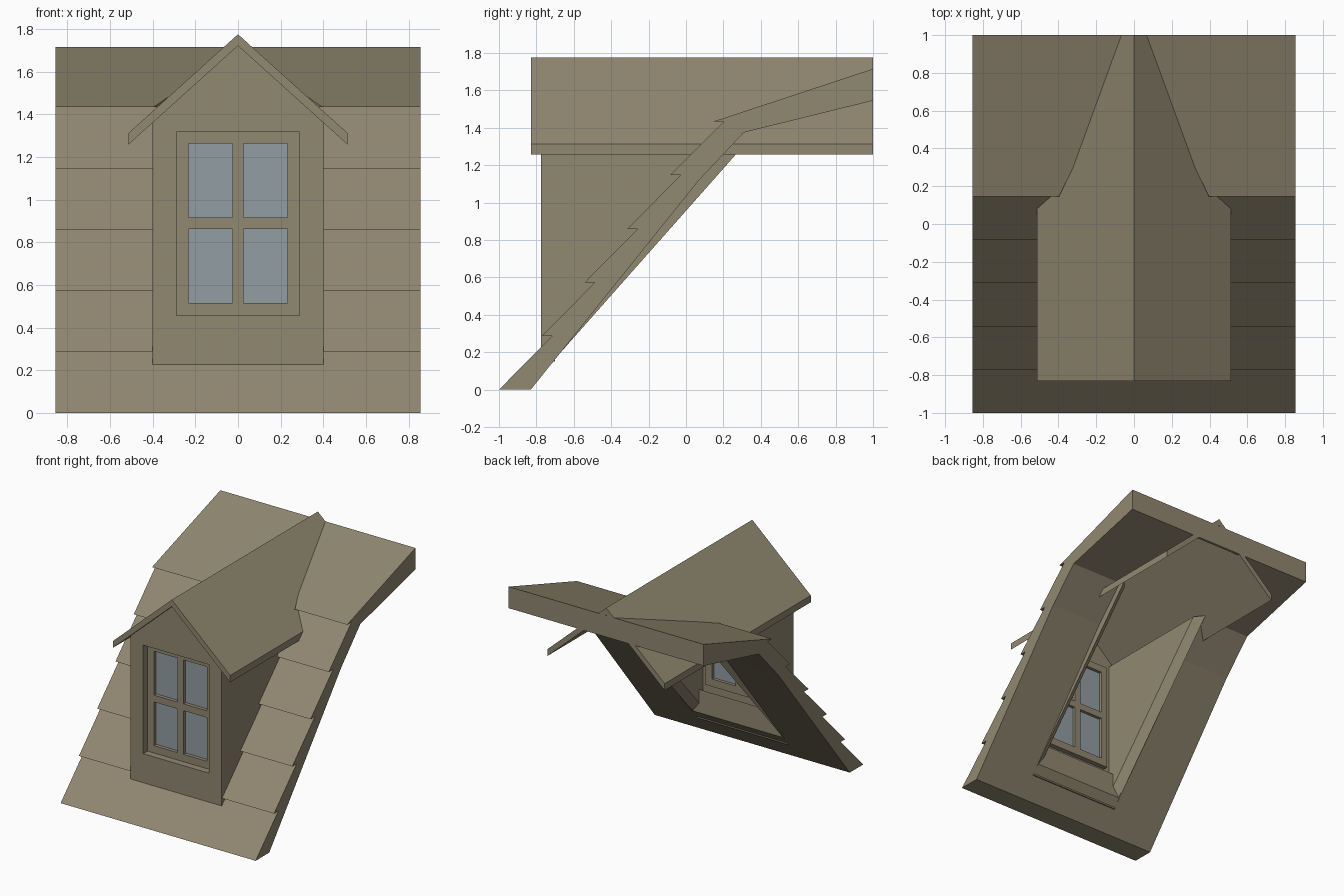
import bpy
import bmesh
from mathutils import Vector

cube = bpy.data.objects.get("Cube")
if cube:
    bpy.data.objects.remove(cube)


def make_material(name, rgb):
    mat = bpy.data.materials.new(name)
    mat.use_nodes = True
    mat.diffuse_color = (*rgb, 1)
    mat.node_tree.nodes["Principled BSDF"].inputs["Base Color"].default_value = (*rgb, 1)
    return mat


TAUPE = make_material("taupe", (0.283, 0.246, 0.165))
GLASS = make_material("pale blue glass", (0.287, 0.337, 0.371))


def loft(name, ring_a, ring_b, mat=TAUPE):
    """Closed solid between two matching rings of points."""
    bm = bmesh.new()
    a = [bm.verts.new(p) for p in ring_a]
    b = [bm.verts.new(p) for p in ring_b]
    bm.faces.new(a)
    bm.faces.new(b)
    for i in range(len(a)):
        j = (i + 1) % len(a)
        bm.faces.new((a[i], a[j], b[j], b[i]))
    bmesh.ops.recalc_face_normals(bm, faces=bm.faces)
    mesh = bpy.data.meshes.new(name)
    bm.to_mesh(mesh)
    bm.free()
    mesh.materials.append(mat)
    obj = bpy.data.objects.new(name, mesh)
    bpy.context.collection.objects.link(obj)
    return obj


def prism(name, points, axis, lo, hi, mat=TAUPE):
    """Extrude a 2D outline along x, y or z."""
    def place(p, d):
        v = list(p)
        v.insert("xyz".index(axis), d)
        return Vector(v)
    return loft(name, [place(p, lo) for p in points], [place(p, hi) for p in points], mat)


def rect(x0, x1, z0, z1):
    return [(x0, z0), (x1, z0), (x1, z1), (x0, z1)]


def cut(obj, cutter):
    mod = obj.modifiers.new("cut", "BOOLEAN")
    mod.operation = "DIFFERENCE"
    mod.solver = "EXACT"
    mod.object = cutter
    cutter.hide_render = True
    cutter.hide_viewport = True
    cutter.display_type = "WIRE"


# Main roof: overlapping courses above, bent underside below
COURSES = 5
RUN, RISE, LAP = 0.229, 0.2866, 0.055
outline = []
for i in range(COURSES):
    outline.append((-1 + RUN * i, RISE * i))
    outline.append((-1 + RUN * (i + 1) + LAP, RISE * (i + 1)))
outline += [(-1 + RUN * COURSES, RISE * COURSES), (1, 1.715), (1, 1.545),
            (0.31, 1.375), (0.07, 1.12), (-0.83, 0)]
main_roof = prism("main_roof", outline, "x", -0.855, 0.855)

# Dormer dimensions
HALF, SLOPE = 0.4, 0.902
FRONT, INNER = -0.775, -0.70
APEX, THICK = 1.775, 0.054


def gable(x, drop):
    return APEX - drop - SLOPE * abs(x)


# Opening through the main roof beneath the dormer
W = HALF - 0.005
opening = prism("roof_opening_cutter",
                [(-W, -0.5), (W, -0.5), (W, gable(W, 0.02)), (0, gable(0, 0.02)),
                 (-W, gable(W, 0.02))], "y", -0.65, 0.985)
cut(main_roof, opening)
notch = prism("roof_notch_cutter",
              [(-W, 0), (W, 0), (W, 0.15), (0.322, 0.3), (-0.322, 0.3), (-W, 0.15)],
              "z", 0.9, 2)
cut(main_roof, notch)

# Dormer roof: one chevron running back to the main roof edge
E = 0.513
prism("dormer_roof",
      [(-E, gable(E, THICK)), (-E, gable(E, 0)), (0, APEX), (E, gable(E, 0)),
       (E, gable(E, THICK)), (0, APEX - THICK)], "y", -0.83, 1)

# Front wall with window opening
front_wall = prism("front_wall",
                   [(-HALF, 0.15), (HALF, 0.15), (HALF, gable(HALF, THICK - 0.005)),
                    (0, APEX - THICK + 0.005), (-HALF, gable(HALF, THICK - 0.005))],
                   "y", FRONT, INNER)
cut(front_wall, prism("window_cutter", rect(-0.288, 0.288, 0.457, 1.317), "y", -1, -0.5))

# Side walls: lower edge slopes with the roof and is bevelled towards the inside
TOP = gable(HALF, THICK - 0.005)


def side_ring(x, lift):
    low, grade = 0.165 + lift, 1.13
    return [(x, INNER, low), (x, INNER + (TOP - low) / grade, TOP), (x, INNER, TOP)]


for side, label in ((1, "left"), (-1, "right")):
    loft(label + "_side_wall", side_ring(side * HALF, 0), side_ring(side * 0.34, 0.08))

# Window frame: outer rails, stiles and crossing bars
Y0, Y1 = -0.72, -0.66
for name, r in {
    "frame_left_stile": (0.233, 0.29, 0.455, 1.32),
    "frame_right_stile": (-0.29, -0.233, 0.455, 1.32),
    "frame_bottom_rail": (-0.233, 0.233, 0.455, 0.515),
    "frame_top_rail": (-0.233, 0.233, 1.263, 1.32),
    "frame_mullion": (-0.026, 0.026, 0.515, 1.263),
    "frame_left_bar": (0.026, 0.233, 0.861, 0.915),
    "frame_right_bar": (-0.233, -0.026, 0.861, 0.915),
}.items():
    prism(name, rect(*r), "y", Y0, Y1)

# Four panes
for column, x in (("right", -0.13), ("left", 0.13)):
    for row, z in (("lower", 0.688), ("upper", 1.089)):
        prism(f"{row}_{column}_pane", rect(x - 0.105, x + 0.105, z - 0.175, z + 0.175),
              "y", -0.692, -0.684, GLASS)
